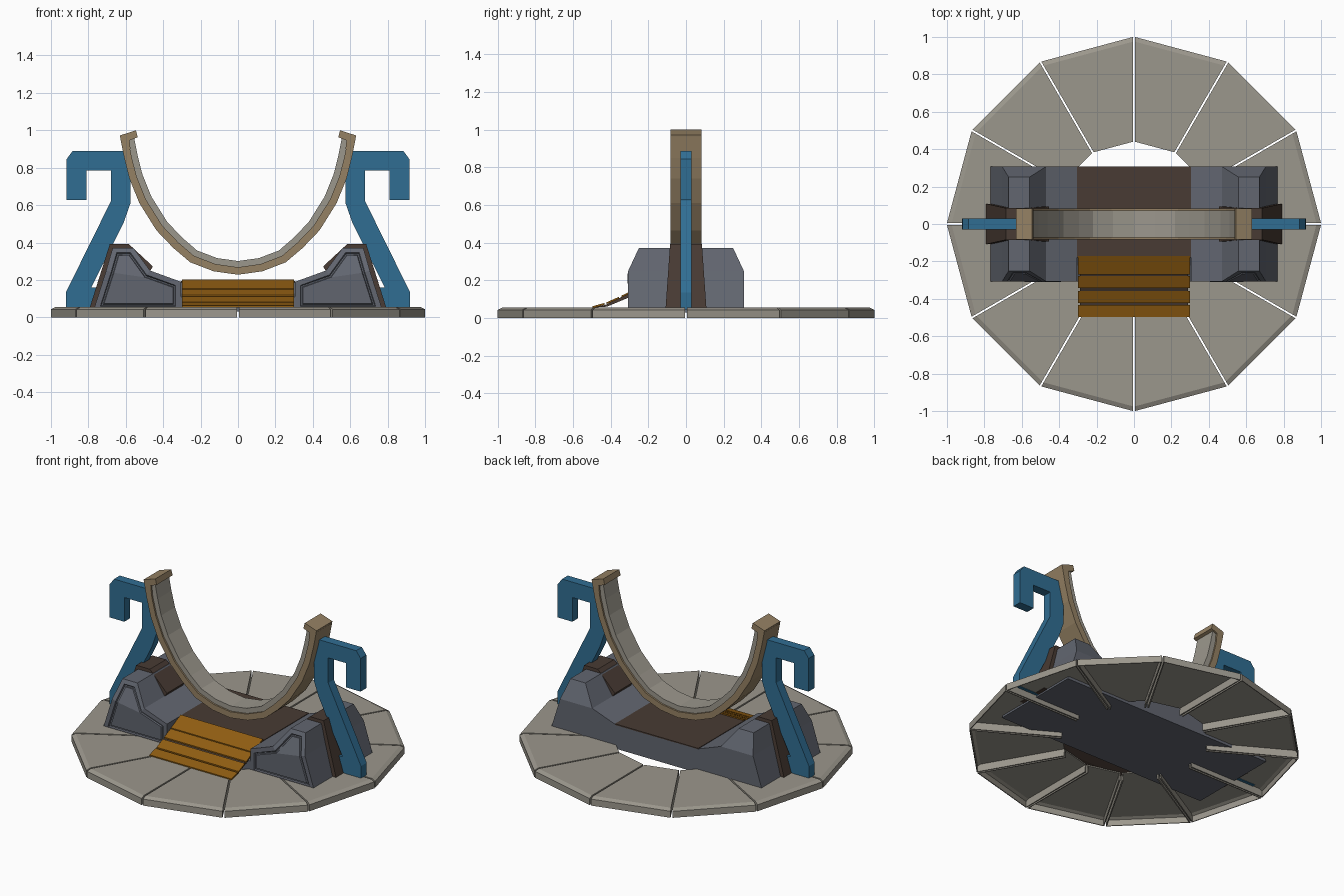
import bpy, bmesh, math
from mathutils import Vector

cube = bpy.data.objects.get("Cube")
if cube:
    bpy.data.objects.remove(cube)


def material(name, color):
    m = bpy.data.materials.new(name)
    m.use_nodes = True
    m.diffuse_color = (*color, 1)
    m.node_tree.nodes["Principled BSDF"].inputs["Base Color"].default_value = (*color, 1)
    return m


STONE = material("warm_grey", (0.33, 0.31, 0.265))
SLATE = material("slate_grey", (0.122, 0.133, 0.162))
BLUE = material("blue", (0.03, 0.155, 0.29))
TAN = material("tan", (0.30, 0.22, 0.127))
BROWN = material("dark_brown", (0.065, 0.043, 0.033))
AMBER = material("amber", (0.28, 0.11, 0.006))


def finish(name, bm, mat):
    me = bpy.data.meshes.new(name)
    bm.to_mesh(me)
    bm.free()
    me.materials.append(mat)
    ob = bpy.data.objects.new(name, me)
    bpy.context.scene.collection.objects.link(ob)
    return ob


def loft(bm, rings):
    """Join equal-length rings of points into a closed solid."""
    rows = [[bm.verts.new(p) for p in ring] for ring in rings]
    n = len(rows[0])
    for a, b in zip(rows, rows[1:]):
        for i in range(n):
            j = (i + 1) % n
            bm.faces.new((a[i], a[j], b[j], b[i]))
    bm.faces.new(rows[0])
    bm.faces.new(rows[-1])
    bmesh.ops.recalc_face_normals(bm, faces=bm.faces)


def extrude_y(name, pts, half, mat, taper=0.0, side=1):
    """Extrude an x-z profile along y, narrowing with height by taper."""
    bm = bmesh.new()
    loft(bm, [[(side * x, s * (half - taper * z), z) for x, z in pts] for s in (-1, 1)])
    return finish(name, bm, mat)


def extrude_x(name, pts, half, mat):
    bm = bmesh.new()
    loft(bm, [[(s * half, y, z) for y, z in pts] for s in (-1, 1)])
    return finish(name, bm, mat)


# Base: twelve hollow wedge plates with narrow gaps
def base_plate(k):
    bm = bmesh.new()
    profile = [(0.44, 0.055), (0.975, 0.055), (1.0, 0.043), (1.0, 0.005)]
    sides = []
    for step, shift in ((k, 0.005), (k + 1, -0.005)):
        a = step * math.pi / 6
        out = Vector((math.cos(a), math.sin(a), 0))
        tan = Vector((-out.y, out.x, 0)) * shift
        row = [bm.verts.new(out * r + tan + Vector((0, 0, z))) for r, z in profile]
        foot = bm.verts.new(out * 0.44 + tan + Vector((0, 0, 0.005)))
        bm.faces.new(row + [foot])
        sides.append(row)
    a, b = sides
    for i in range(len(profile) - 1):
        bm.faces.new((a[i], a[i + 1], b[i + 1], b[i]))
    bmesh.ops.recalc_face_normals(bm, faces=bm.faces)
    top = max(bm.faces, key=lambda f: f.calc_center_median().z)
    if top.normal.z < 0:
        bmesh.ops.reverse_faces(bm, faces=bm.faces)
    for v in bm.verts:
        if v.co.z < 0.01:
            v.co.z = 0
    ob = finish(f"base_plate_{k + 1}", bm, STONE)
    mod = ob.modifiers.new("shell", "SOLIDIFY")
    mod.thickness = 0.009
    mod.offset = -1


for k in range(12):
    base_plate(k)


# Side stands: sloped blocks with a recessed border on the front
def stand(name, side):
    bm = bmesh.new()
    low = [(0.775, 0.03), (0.705, 0.25), (0.47, 0.25), (0.305, 0.19), (0.305, 0.03)]
    top = [(0.67, 0.372), (0.56, 0.372)]
    d, td = 0.307, 0.25
    f = [bm.verts.new((side * x, -d, z)) for x, z in low]
    b = [bm.verts.new((side * x, d, z)) for x, z in low]
    tf = [bm.verts.new((side * x, -td, z)) for x, z in top]
    tb = [bm.verts.new((side * x, td, z)) for x, z in top]
    front = [bm.faces.new(f), bm.faces.new((f[1], f[2], tf[1], tf[0]))]
    bm.faces.new(b)
    bm.faces.new((b[1], b[2], tb[1], tb[0]))
    for i in (0, 2, 3, 4):
        j = (i + 1) % 5
        bm.faces.new((f[i], f[j], b[j], b[i]))
    for i in (0, 1):
        bm.faces.new((f[i + 1], tf[i], tb[i], b[i + 1]))
    bm.faces.new((tf[0], tf[1], tb[1], tb[0]))
    bmesh.ops.recalc_face_normals(bm, faces=bm.faces)
    for thick, depth in ((0.028, 0), (0.004, -0.01), (0.007, 0), (0.004, 0.008)):
        bmesh.ops.inset_region(bm, faces=front, thickness=thick, depth=depth,
                               use_even_offset=True, use_boundary=True)
    finish(name, bm, SLATE)


# Outlines shared by both sides
BRACKET = [(0.795, 0.045), (0.685, 0.393), (0.585, 0.393), (0.455, 0.272),
           (0.475, 0.24), (0.56, 0.2), (0.7, 0.045)]
HOOK = [(0.917, 0.626), (0.917, 0.845), (0.885, 0.888), (0.6, 0.888), (0.575, 0.82),
        (0.575, 0.61), (0.61, 0.51), (0.785, 0.16), (0.7, 0.16), (0.7, 0.045),
        (0.92, 0.045), (0.92, 0.134), (0.68, 0.62), (0.68, 0.786),
        (0.81, 0.786), (0.81, 0.626)]
LIP = [(0.632, 0.972), (0.546, 1.0), (0.536, 0.963), (0.58, 0.946), (0.575, 0.9), (0.61, 0.88)]

for label, side in (("left", 1), ("right", -1)):
    stand(f"{label}_stand", side)
    extrude_y(f"{label}_bracket", BRACKET, 0.112, BROWN, 0.07, side)
    extrude_y(f"{label}_hook", HOOK, 0.03, BLUE, 0, side)
    extrude_y(f"{label}_cradle_lip", LIP, 0.083, TAN, 0, side)

# Middle block with its floor
extrude_x("middle_block", [(0.307, 0.03), (0.307, 0.187), (-0.17, 0.187),
                           (-0.307, 0.11), (-0.307, 0.03)], 0.306, SLATE)
extrude_x("floor_panel", [(0.307, 0.185), (0.307, 0.193), (-0.18, 0.193), (-0.18, 0.185)],
          0.304, BROWN)

# Ramp: dark backing under four planks
extrude_x("ramp_backing", [(-0.17, 0.19), (-0.32, 0.122), (-0.42, 0.072), (-0.49, 0.055),
                           (-0.42, 0.06), (-0.3, 0.11), (-0.17, 0.175)], 0.29, BROWN)
planks = [((-0.17, 0.202), (-0.27, 0.153)), ((-0.277, 0.15), (-0.342, 0.119)),
          ((-0.357, 0.112), (-0.422, 0.083)), ((-0.432, 0.08), (-0.497, 0.062))]
for i, ((y0, z0), (y1, z1)) in enumerate(planks):
    extrude_x(f"ramp_plank_{i + 1}", [(y0, z0), (y1, z1), (y1, z1 - 0.01), (y0, z0 - 0.01)],
              0.3, AMBER)

# Cradle: curved tan band with a grey liner inside
half_arc = [(0.13, 0.246), (0.255, 0.294), (0.345, 0.37), (0.436, 0.465),
            (0.527, 0.61), (0.58, 0.74), (0.608, 0.85), (0.63, 0.96)]
arc = [Vector((-x, z)) for x, z in reversed(half_arc)] + [Vector((0, 0.228))]
arc += [Vector(p) for p in half_arc]


def inward(path, dist):
    result = []
    for i, p in enumerate(path):
        t = (path[min(i + 1, len(path) - 1)] - path[max(i - 1, 0)]).normalized()
        result.append(p + Vector((-t.y, t.x)) * dist)
    return result


def band(name, d0, d1, half, mat):
    bm = bmesh.new()
    outer, inner = inward(arc, d0), inward(arc, d1)
    loft(bm, [[(o.x, -half, o.y), (n.x, -half, n.y), (n.x, half, n.y), (o.x, half, o.y)]
              for o, n in zip(outer, inner)])
    finish(name, bm, mat)


band("cradle_band", 0, 0.04, 0.083, TAN)
band("cradle_liner", 0.03, 0.073, 0.072, STONE)
